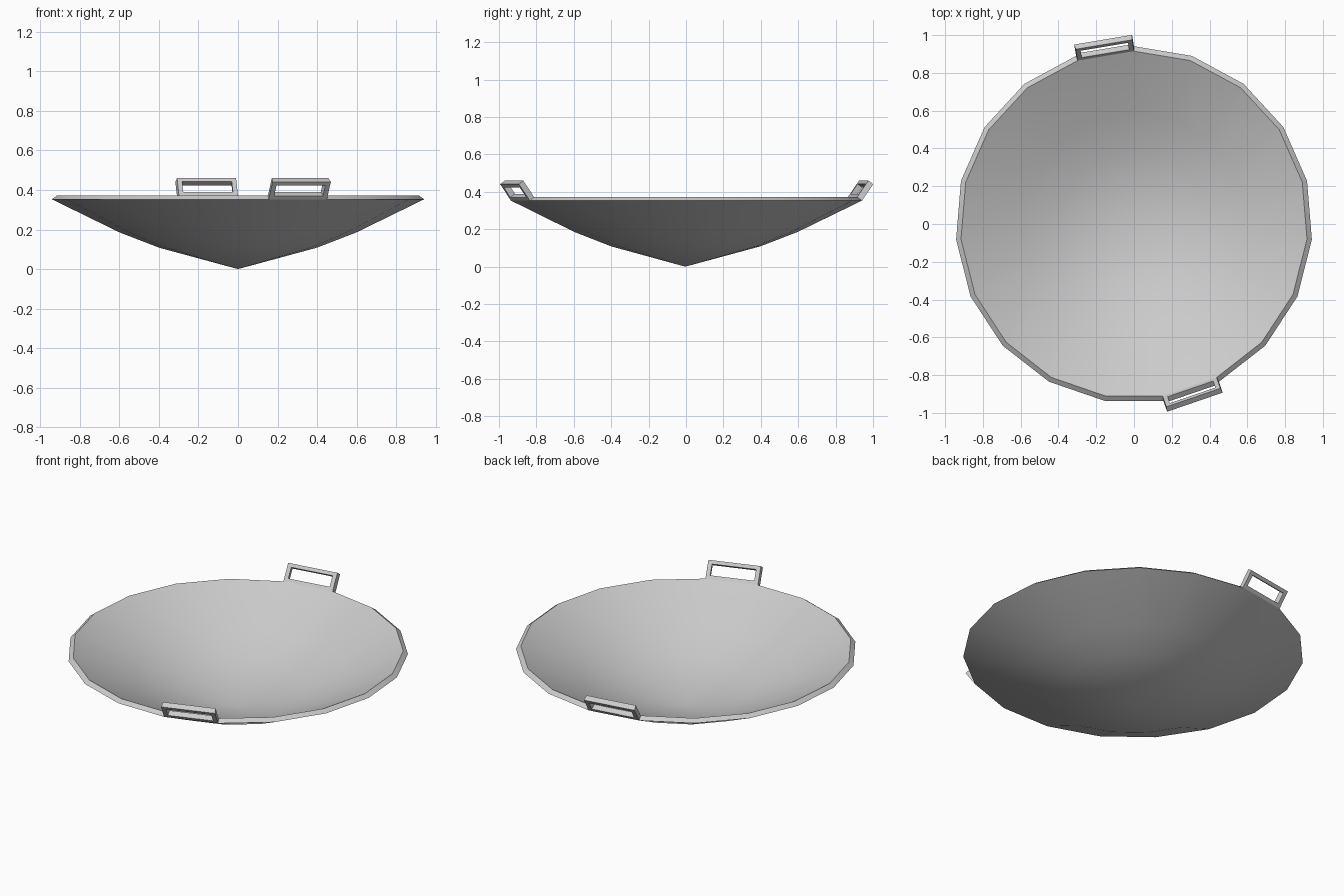
import bpy, bmesh, math
from mathutils import Vector

if "Cube" in bpy.data.objects:
    bpy.data.objects.remove(bpy.data.objects["Cube"], do_unlink=True)

SIDES = 19
STEP = 2 * math.pi / SIDES
CENTRE = Vector((0, -0.004, 0))
RIM_OUT = (0.945, 0.353)
RIM_IN = (0.919, 0.372)

metal = bpy.data.materials.new("grey metal")
metal.use_nodes = True
colour = (0.6, 0.6, 0.6, 1)
metal.diffuse_color = colour
metal.node_tree.nodes["Principled BSDF"].inputs["Base Color"].default_value = colour


def ring_point(r, z, k):
    a = math.pi / 2 - k * STEP
    return CENTRE + Vector((r * math.cos(a), r * math.sin(a), z))


def finish(name, bm):
    bmesh.ops.recalc_face_normals(bm, faces=bm.faces)
    mesh = bpy.data.meshes.new(name)
    bm.to_mesh(mesh)
    bm.free()
    mesh.materials.append(metal)
    obj = bpy.data.objects.new(name, mesh)
    bpy.context.collection.objects.link(obj)
    return obj


# Bowl: closed double-walled profile turned around the axis
def make_bowl():
    bm = bmesh.new()
    profile = [(0.4, 0.108), (0.6, 0.185), RIM_OUT, RIM_IN, (0.59, 0.206), (0.394, 0.13)]
    rings = [[bm.verts.new(ring_point(r, z, k)) for k in range(SIDES)] for r, z in profile]
    for low, high in zip(rings, rings[1:]):
        for k in range(SIDES):
            n = (k + 1) % SIDES
            bm.faces.new((low[k], low[n], high[n], high[k]))
    for ring, z in ((rings[0], 0.0), (rings[-1], 0.024)):
        tip = bm.verts.new(CENTRE + Vector((0, 0, z)))
        for k in range(SIDES):
            bm.faces.new((ring[k], ring[(k + 1) % SIDES], tip))
    bowl = finish("bowl", bm)
    bpy.ops.object.select_all(action='DESELECT')
    bowl.select_set(True)
    bpy.context.view_layer.objects.active = bowl
    bpy.ops.object.shade_smooth_by_angle(angle=math.radians(35))


# Handle: one rim segment raised outward into a rectangular frame
def make_handle(name, k):
    bm = bmesh.new()
    a = math.pi / 2 - (k + 0.5) * STEP
    rise = Vector((0.061 * math.cos(a), 0.061 * math.sin(a), 0.088))

    def loop(rim, side, low, high):
        start, end = ring_point(*rim, k), ring_point(*rim, k + 1)
        corners = ((side, low), (1 - side, low), (1 - side, high), (side, high))
        return [bm.verts.new(start.lerp(end, s) + rise * t) for s, t in corners]

    outer = [loop(rim, 0, 0, 1) for rim in (RIM_OUT, RIM_IN)]
    inner = [loop(rim, 0.08, 0.2, 0.8) for rim in (RIM_OUT, RIM_IN)]
    for i in range(4):
        j = (i + 1) % 4
        for p, q in ((outer[0], inner[0]), (outer[1], inner[1]),
                     (outer[0], outer[1]), (inner[0], inner[1])):
            bm.faces.new((p[i], p[j], q[j], q[i]))
    finish(name, bm)


make_bowl()
make_handle("back_handle", -1)
make_handle("front_handle", 8)
